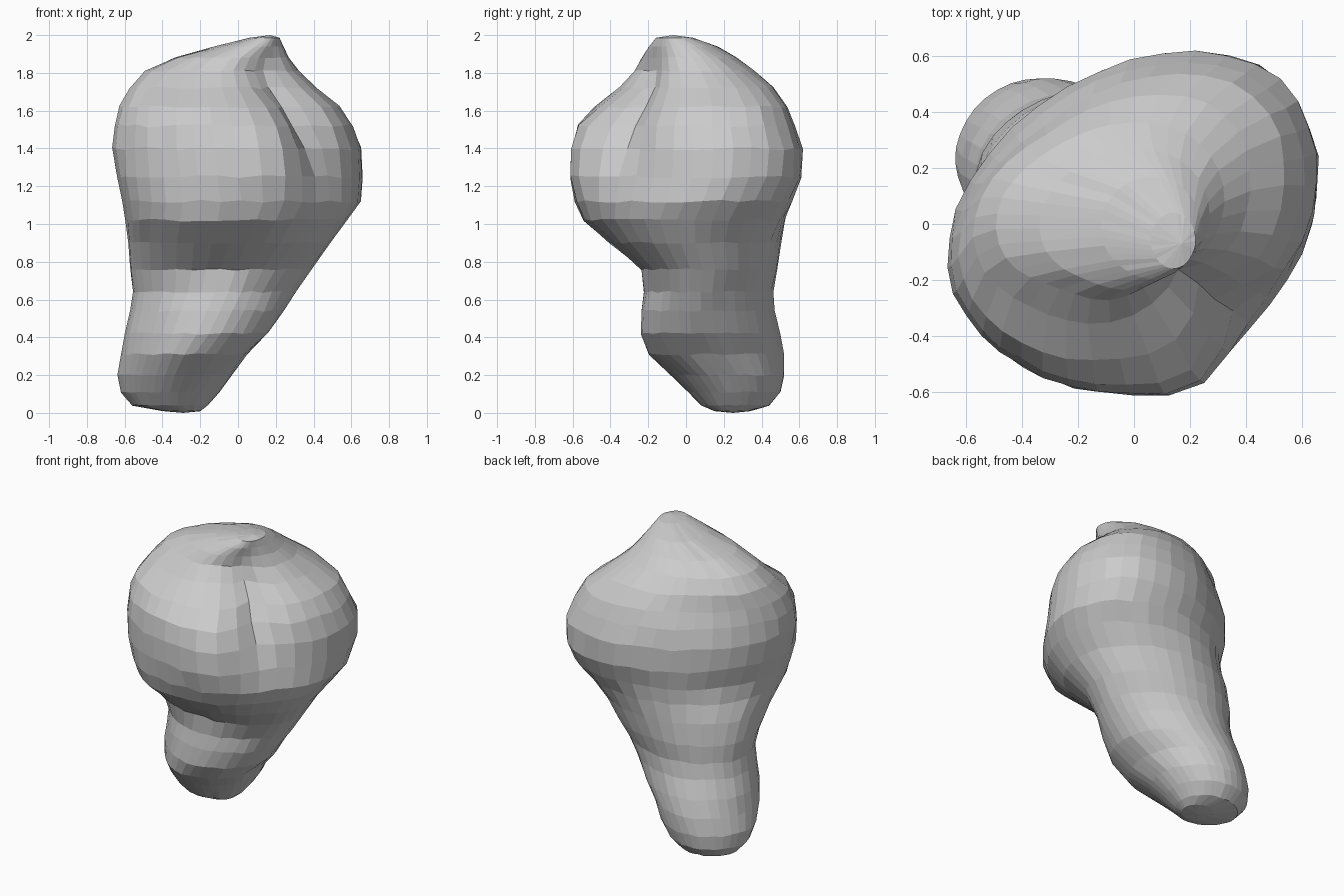
import bpy, bmesh, math, random
from math import cos, sin, pi, exp

cube = bpy.data.objects.get("Cube")
if cube:
    bpy.data.objects.remove(cube, do_unlink=True)
random.seed(4)

SIDES = 36
# Cross-sections: height, x min, x max, y min, y max, diagonal lean
SECTIONS = [
    (.01, -.40, -.20, .15, .34, 0),
    (.04, -.56, -.16, .08, .44, 0),
    (.11, -.62, -.10, .01, .50, 0),
    (.2, -.64, -.03, -.08, .52, 0),
    (.31, -.62, .05, -.20, .52, -.05),
    (.42, -.60, .16, -.24, .50, -.1),
    (.54, -.57, .24, -.24, .47, -.1),
    (.64, -.555, .31, -.24, .465, -.1),
    (.76, -.57, .39, -.27, .485, -.05),
    (.9, -.58, .49, -.40, .50, 0),
    (1.02, -.59, .58, -.54, .525, .1),
    (1.12, -.61, .645, -.585, .56, .18),
    (1.25, -.65, .655, -.61, .60, .23),
    (1.4, -.675, .645, -.61, .60, .25),
    (1.52, -.66, .60, -.58, .565, .25),
    (1.62, -.63, .53, -.50, .52, .25),
    (1.72, -.58, .41, -.38, .45, .2),
    (1.81, -.50, .32, -.30, .36, .15),
    (1.88, -.34, .27, -.25, .27, .1),
    (1.94, -.12, .24, -.20, .17, 0),
    (1.985, .06, .22, -.16, .04, 0),
]

# Lumps and grooves: angle, angular width, height, vertical width, amount
LUMPS = [
    (-70, 18, 1.36, .27, .13),     # edge of the front lobe
    (-38, 14, 1.60, .25, -.24),    # crease between the lobes
    (-62, 22, 1.76, .12, -.13),    # top of the crease
    (-22, 18, 1.25, .25, -.035),   # flat side below the crease
    (48, 26, 1.35, .35, .06),      # back corner
    (45, 26, 1.70, .12, .07),      # back shoulder
    (130, 30, 1.70, .18, -.08),    # flattened back
    (-132, 27, 1.42, .28, -.09),   # flattened front corner
    (-130, 30, .92, .16, .06),     # swelling under the front lobe
    (-122, 32, 1.82, .12, -.14),   # slope below the top ridge
    (-95, 32, .74, .10, -.11),     # hollow above the foot
    (-45, 26, .68, .11, -.10),     # neck above the foot
    (-135, 28, .25, .25, -.10),    # narrow front of the foot
]


def bell(d, width):
    return exp(-(d / width) ** 2)


def lump_scale(angle, z):
    total = 1
    for a, aw, h, hw, amount in LUMPS:
        d = (math.degrees(angle) - a + 180) % 360 - 180
        total += amount * bell(d, aw) * bell(z - h, hw)
    return total


def section_ring(bm, z, x0, x1, y0, y1, lean):
    cx, cy, a, b = (x0 + x1) / 2, (y0 + y1) / 2, (x1 - x0) / 2, (y1 - y0) / 2
    rough = .015 * min(a, b)
    ring = []
    for i in range(SIDES):
        t = 2 * pi * i / SIDES
        x, y = a * cos(t), b * sin(t + math.asin(lean))
        s = lump_scale(math.atan2(y, x), z) + random.uniform(-rough, rough)
        wobble = random.uniform(-rough, rough)
        ring.append(bm.verts.new((cx + x * s, cy + y * s, z + wobble)))
    return ring


def build_body():
    bm = bmesh.new()
    rings = [section_ring(bm, *s) for s in SECTIONS]
    for low, high in zip(rings, rings[1:]):
        for i in range(SIDES):
            j = (i + 1) % SIDES
            bm.faces.new((low[i], low[j], high[j], high[i]))
    # Rounded base and peaked top
    base = bm.verts.new((-.29, .25, 0))
    peak = bm.verts.new((.17, -.07, 2))
    for i in range(SIDES):
        j = (i + 1) % SIDES
        bm.faces.new((base, rings[0][j], rings[0][i]))
        bm.faces.new((peak, rings[-1][i], rings[-1][j]))
    bmesh.ops.recalc_face_normals(bm, faces=bm.faces)
    mesh = bpy.data.meshes.new("lumpy_body")
    bm.to_mesh(mesh)
    bm.free()
    obj = bpy.data.objects.new("lumpy_body", mesh)
    bpy.context.collection.objects.link(obj)
    return obj


# Plain grey material
grey = bpy.data.materials.new("light_grey")
grey.use_nodes = True
colour = (.6, .6, .6, 1)
grey.diffuse_color = colour
grey.node_tree.nodes["Principled BSDF"].inputs["Base Color"].default_value = colour

body = build_body()
body.data.materials.append(grey)
